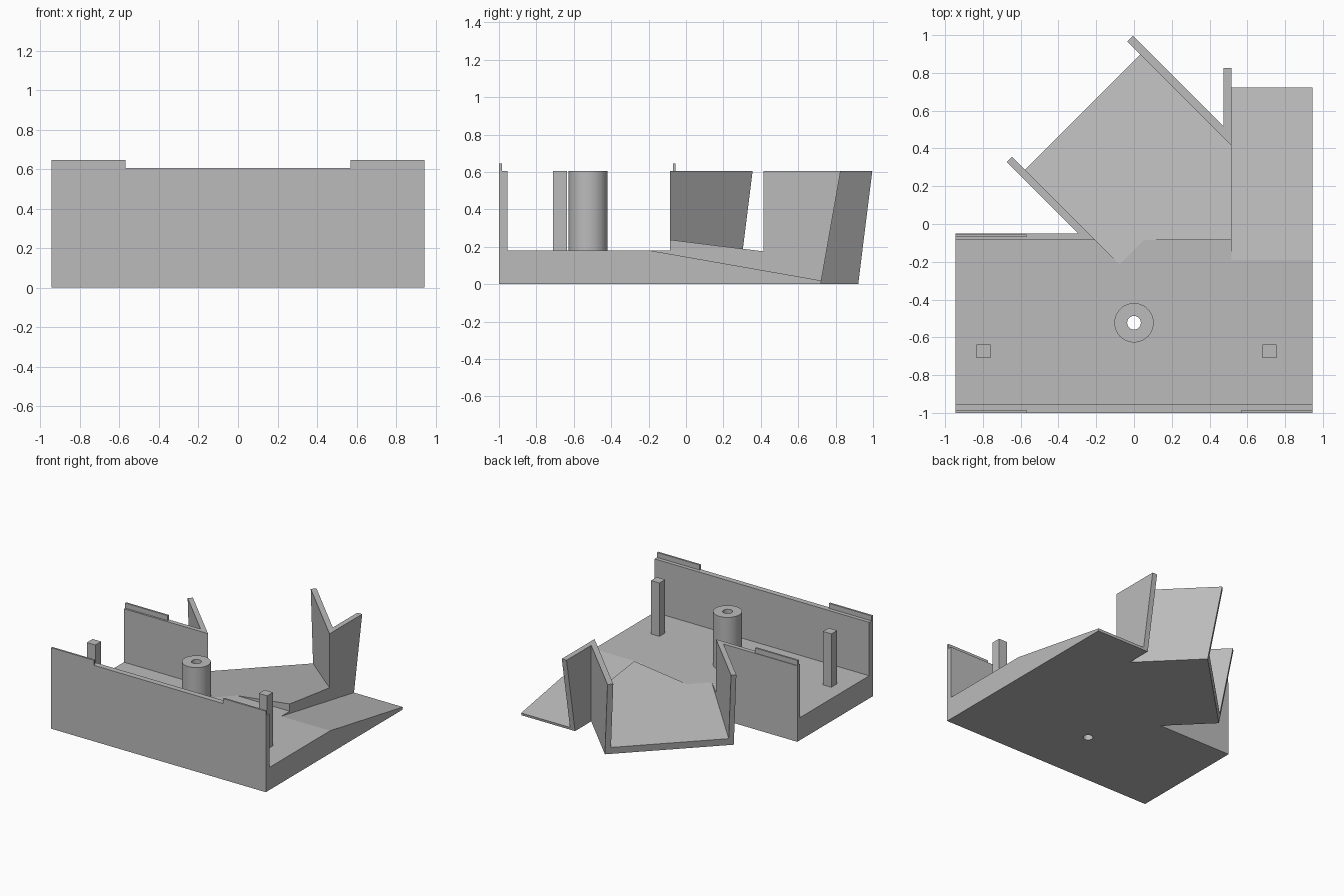
import bpy, bmesh, math

if "Cube" in bpy.data.objects:
    bpy.data.objects.remove(bpy.data.objects["Cube"])

grey = bpy.data.materials.new("plain grey")
grey.diffuse_color = (0.5, 0.5, 0.5, 1)
grey.use_nodes = True
grey.node_tree.nodes["Principled BSDF"].inputs["Base Color"].default_value = grey.diffuse_color

FLOOR, WALL, LIP = 0.18, 0.605, 0.645   # heights
SLOPE = math.tan(math.radians(10))      # tilt of both chutes
R2 = math.sqrt(2)


def prism(name, bottom, top):
    """Solid between two matching counter-clockwise outlines."""
    bm = bmesh.new()
    lo = [bm.verts.new(p) for p in bottom]
    hi = [bm.verts.new(p) for p in top]
    bm.faces.new(lo[::-1])
    bm.faces.new(hi)
    for i in range(len(lo)):
        j = (i + 1) % len(lo)
        bm.faces.new((lo[i], lo[j], hi[j], hi[i]))
    bmesh.ops.recalc_face_normals(bm, faces=bm.faces)
    me = bpy.data.meshes.new(name)
    bm.to_mesh(me)
    bm.free()
    me.materials.append(grey)
    ob = bpy.data.objects.new(name, me)
    bpy.context.collection.objects.link(ob)
    return ob


def column(name, outline, z0, z1):
    return prism(name, [(x, y, z0) for x, y in outline], [(x, y, z1) for x, y in outline])


def block(name, x0, x1, y0, y1, z0, z1):
    return column(name, [(x0, y0), (x1, y0), (x1, y1), (x0, y1)], z0, z1)


def circle(r, y, n=48):
    return [(r * math.cos(2 * math.pi * i / n), y + r * math.sin(2 * math.pi * i / n)) for i in range(n)]


def chute_z(x, y):
    """Height of the diagonal chute floor."""
    return 0.163 - SLOPE * (y - x) / R2


def chute_end(s, z):
    """Point on the tilted chute end, on the line x + y = s."""
    v = (0.602 + SLOPE * z) * R2
    return ((s - v) / 2, (s + v) / 2, z)


# Base slab with a notch where the diagonal chute enters
slab = column("base_slab", [(-0.945, -0.955), (0.945, -0.955), (0.945, -0.19), (0.515, -0.19),
                            (0.515, -0.085), (0.05, -0.085), (-0.077, -0.213), (-0.205, -0.085),
                            (-0.945, -0.085)], 0, FLOOR)

# Front and back walls with raised lips
block("front_wall", -0.945, 0.945, -1, -0.955, 0, WALL)
for side in (-1, 1):
    a, b = sorted((0.57 * side, 0.945 * side))
    block("front_lip", a, b, -1, -0.985, WALL, LIP)
column("back_wall", [(-0.945, -0.085), (-0.26, -0.085), (-0.295, -0.05), (-0.945, -0.05)], 0, WALL)
block("back_lip", -0.945, -0.57, -0.07, -0.055, WALL, LIP)

# Straight chute on the right
ramp_end = 0.72
z_end = FLOOR - SLOPE * (ramp_end + 0.19)
y_tip = ramp_end + SLOPE * z_end
prism("side_ramp",
      [(0.515, -0.19, 0), (0.945, -0.19, 0), (0.945, ramp_end, 0), (0.515, ramp_end, 0)],
      [(0.515, -0.19, FLOOR), (0.945, -0.19, FLOOR), (0.945, y_tip, z_end), (0.515, y_tip, z_end)])
y_top = ramp_end + SLOPE * WALL
prism("side_ramp_wall",
      [(0.515, 0.415, 0), (0.515, ramp_end, 0), (0.473, ramp_end, 0), (0.473, 0.517, 0)],
      [(0.515, 0.415, WALL), (0.515, y_top, WALL), (0.473, y_top, WALL), (0.473, 0.517, WALL)])

# Diagonal chute floor
inner, outer = (-0.29, -0.345), (0.93, 0.99)
foot = [(-0.077, -0.213), (0.05, -0.085), (0.515, -0.085), (0.515, 0.415)]
prism("chute_floor",
      [(x, y, 0) for x, y in foot] + [chute_end(0.93, 0), chute_end(-0.29, 0)],
      [(x, y, chute_z(x, y)) for x, y in foot] + [chute_end(0.93, 0.056), chute_end(-0.29, 0.056)])

# Diagonal chute walls with tilted ends
prism("chute_left_wall", *[
    [(-0.205, -0.085, z), chute_end(-0.29, z), chute_end(-0.345, z), (-0.295, -0.05, z), (-0.26, -0.085, z)]
    for z in (0, WALL)])
prism("chute_right_wall", *[
    [(0.515, 0.415, z), (0.473, 0.517, z), chute_end(0.99, z), chute_end(0.93, z)]
    for z in (0, WALL)])

# Square support pillars
for x in (-0.797, 0.717):
    block("support_pillar", x - 0.037, x + 0.037, -0.71, -0.637, FLOOR, WALL)

# Round screw post, bored through together with the slab
post = column("screw_post", circle(0.104, -0.523), FLOOR, WALL)
bore = column("bore_cutter", circle(0.036, -0.523), -0.1, 0.8)
bore.hide_render = True
bore.hide_viewport = True
for ob in (slab, post):
    cut = ob.modifiers.new("bore", "BOOLEAN")
    cut.operation = "DIFFERENCE"
    cut.solver = "EXACT"
    cut.object = bore
bpy.ops.object.select_all(action="DESELECT")
post.select_set(True)
bpy.context.view_layer.objects.active = post
bpy.ops.object.shade_smooth_by_angle(angle=math.radians(30))
